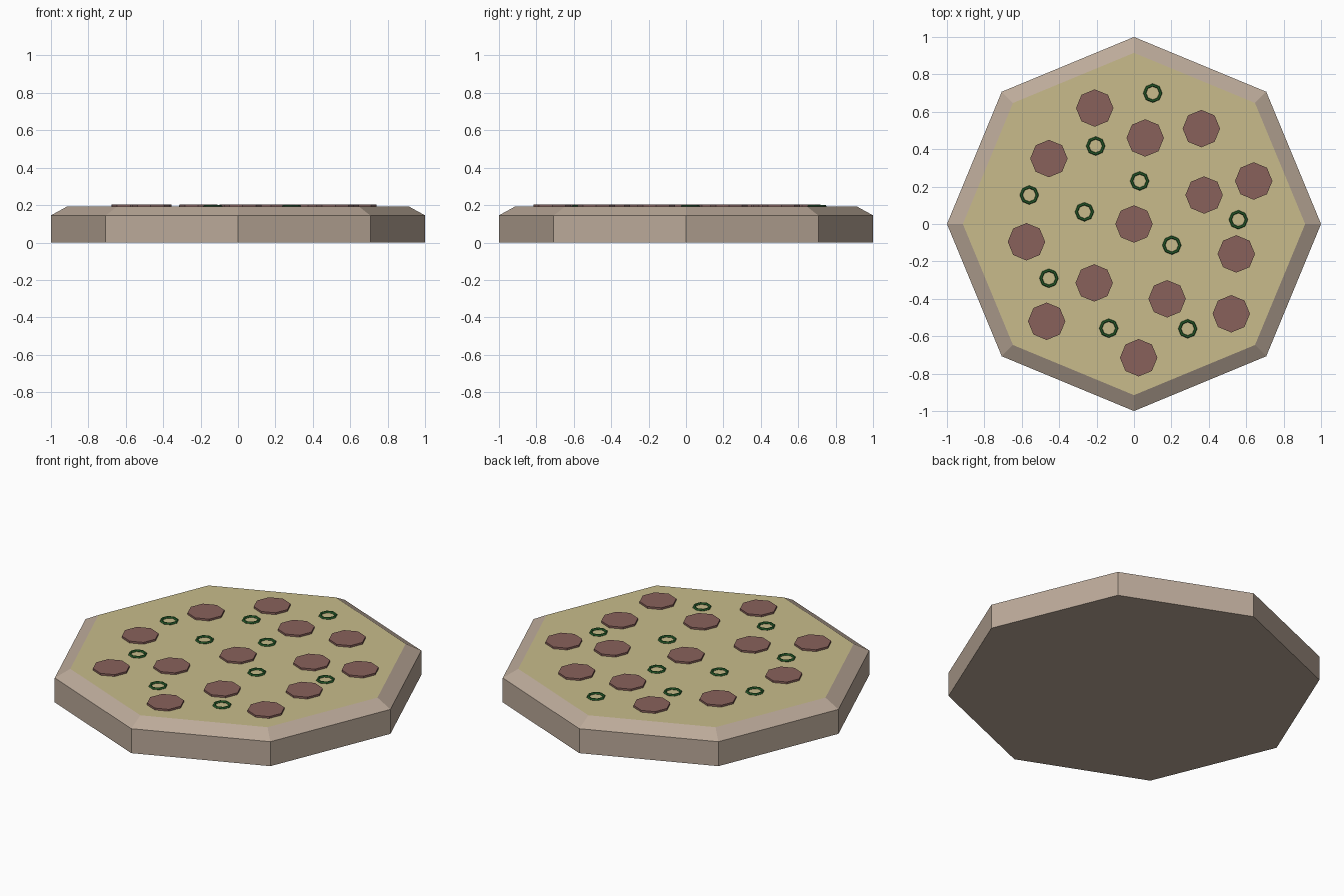
import bpy, bmesh
from math import cos, sin, pi

if "Cube" in bpy.data.objects:
    bpy.data.objects.remove(bpy.data.objects["Cube"])

SIDES = 8
TOP = 0.192


def material(name, rgb):
    m = bpy.data.materials.new(name)
    m.diffuse_color = (*rgb, 1)
    m.use_nodes = True
    m.node_tree.nodes["Principled BSDF"].inputs["Base Color"].default_value = m.diffuse_color
    return m


def make_object(name, bm, mat, loc=(0, 0, 0)):
    bmesh.ops.recalc_face_normals(bm, faces=bm.faces)
    me = bpy.data.meshes.new(name)
    bm.to_mesh(me)
    bm.free()
    me.materials.append(mat)
    ob = bpy.data.objects.new(name, me)
    ob.location = loc
    bpy.context.collection.objects.link(ob)
    return ob


def lathe(name, profile, mat, loc=(0, 0, 0), bottom=False, top=False, closed=False):
    """Sweep (radius, z) points round z in eight flat sides."""
    bm = bmesh.new()
    rings = [[bm.verts.new((r * cos(2 * pi * i / SIDES), r * sin(2 * pi * i / SIDES), z))
              for i in range(SIDES)] for r, z in profile]
    pairs = list(zip(rings, rings[1:]))
    if closed:
        pairs.append((rings[-1], rings[0]))
    for a, b in pairs:
        for i in range(SIDES):
            j = (i + 1) % SIDES
            bm.faces.new((a[i], a[j], b[j], b[i]))
    if bottom:
        bm.faces.new(rings[0][::-1])
    if top:
        bm.faces.new(rings[-1])
    return make_object(name, bm, mat, loc)


crust_mat = material("crust", (0.50, 0.40, 0.32))
cheese_mat = material("cheese", (0.58, 0.50, 0.26))
meat_mat = material("pepperoni", (0.25, 0.12, 0.105))
pepper_mat = material("green_pepper", (0.025, 0.14, 0.03))

# Crust with a bevelled rim, and the cheese filling its open top
lathe("crust", [(1, 0), (1, 0.145), (0.915, TOP)], crust_mat, bottom=True)
lathe("cheese", [(0.915, TOP)], cheese_mat, top=True)

# Pepperoni slices
slices = [(-.21, .62), (.06, .46), (.36, .51), (-.455, .35), (.64, .23), (.375, .155), (0, 0),
          (-.575, -.095), (.547, -.16), (-.213, -.315), (.177, -.40), (-.467, -.52),
          (.52, -.48), (.025, -.715)]
for n, (x, y) in enumerate(slices, 1):
    lathe(f"pepperoni_{n}", [(0.1, -0.01), (0.1, 0.011)], meat_mat, (x, y, TOP),
          bottom=True, top=True)

# Green pepper rings
rings = [(.10, .70), (-.205, .417), (.03, .23), (-.56, .155), (-.265, .065), (.558, .023),
         (.202, -.113), (-.455, -.29), (-.135, -.557), (.287, -.56)]
section = [(0.043 + 0.008 * cos(k * pi / 3), 0.008 * sin(k * pi / 3)) for k in range(6)]
for n, (x, y) in enumerate(rings, 1):
    lathe(f"pepper_ring_{n}", section, pepper_mat, (x, y, TOP + 0.002), closed=True)
